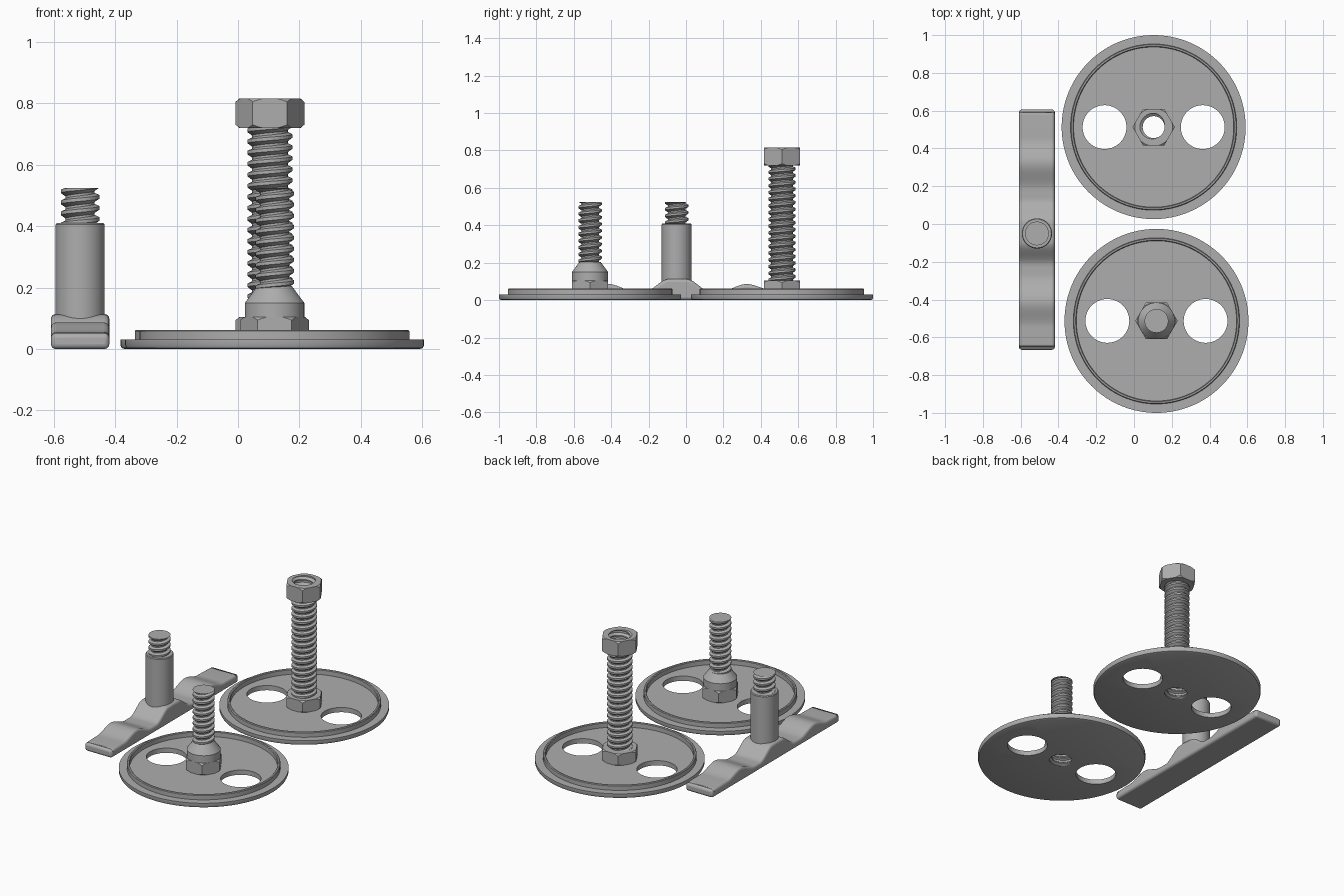
import bpy, bmesh, math
from mathutils import Vector

if "Cube" in bpy.data.objects:
    bpy.data.objects.remove(bpy.data.objects["Cube"])

GREY = (0.42, 0.42, 0.42, 1)
metal = bpy.data.materials.new("grey metal")
metal.use_nodes = True
metal.diffuse_color = GREY
metal.node_tree.nodes["Principled BSDF"].inputs["Base Color"].default_value = GREY

PITCH = 0.036


def finish(name, bm, loc, helper=False):
    bmesh.ops.remove_doubles(bm, verts=bm.verts, dist=1e-5)
    bmesh.ops.dissolve_degenerate(bm, edges=bm.edges, dist=1e-5)
    bmesh.ops.recalc_face_normals(bm, faces=bm.faces)
    mesh = bpy.data.meshes.new(name)
    bm.to_mesh(mesh)
    bm.free()
    ob = bpy.data.objects.new(name, mesh)
    ob.location = loc
    mesh.materials.append(metal)
    bpy.context.collection.objects.link(ob)
    if helper:
        ob.hide_render = True
        ob.hide_viewport = True
    return ob


def smooth(ob, angle=30):
    bpy.ops.object.select_all(action='DESELECT')
    ob.select_set(True)
    bpy.context.view_layer.objects.active = ob
    bpy.ops.object.shade_smooth_by_angle(angle=math.radians(angle))
    return ob


def grid_skin(columns):
    """Skin neighbouring columns of points with faces."""
    bm = bmesh.new()
    cols = [[bm.verts.new(p) for p in col] for col in columns]
    for a, b in zip(cols, cols[1:]):
        for k in range(len(a) - 1):
            bm.faces.new((a[k], b[k], b[k + 1], a[k + 1]))
    return bm


def ring(r, angle, z):
    return Vector((r * math.cos(angle), r * math.sin(angle), z))


def lathe(name, profile, loc, n=96, helper=False):
    cols = [[ring(r, math.tau * i / n, z) for r, z in profile] for i in range(n + 1)]
    return finish(name, grid_skin(cols), loc, helper)


def thread(name, z0, z1, major, minor, loc, helper=False, n=40):
    """Helical screw body, cut flat at both ends."""
    tooth = [(0, minor), (0.2, minor), (0.5, major), (0.8, major)]
    turns = int((z1 - z0) / PITCH) + 2
    cols = []
    for i in range(n + 1):
        a = math.tau * i / n
        col = [Vector((0, 0, z0))]
        for k in range(-2, turns):
            for f, r in tooth:
                z = z0 + PITCH * (k + f + i / n)
                col.append(ring(r, a, min(max(z, z0), z1)))
        col.append(Vector((0, 0, z1)))
        cols.append(col)
    return finish(name, grid_skin(cols), loc, helper)


def boolean(ob, cutter, operation='DIFFERENCE'):
    mod = ob.modifiers.new(cutter.name, 'BOOLEAN')
    mod.operation = operation
    mod.solver = 'EXACT'
    mod.object = cutter


def hex_nut(name, z0, z1, loc):
    """Hexagon with its corners turned down by a chamfered cylinder."""
    ob = lathe(name, [(0, z0), (0.112, z0), (0.112, z1), (0, z1)], loc, 6)
    c = 0.012
    turned = lathe(name + "_chamfer", [(0, z0), (0.1, z0), (0.114, z0 + c),
                   (0.114, z1 - c), (0.1, z1), (0, z1)], loc, 96, True)
    boolean(ob, turned, 'INTERSECT')
    return ob


def disc(name, loc, bore):
    """Flanged plate with a raised rim, two finger holes and a centre bore."""
    ob = lathe(name, [(0, 0), (0.474, 0), (0.483, 0.004), (0.487, 0.013), (0.487, 0.031),
                      (0.440, 0.031), (0.440, 0.058), (0.436, 0.062), (0.428, 0.062),
                      (0.424, 0.058), (0.424, 0.03), (0, 0.03)], loc, 128)
    for side in (-1, 1):
        hole = lathe(name + "_hole_cutter", [(0, -0.1), (0.116, -0.1), (0.116, 0.1), (0, 0.1)],
                     loc + Vector((side * 0.26, 0, 0)), 64, True)
        boolean(ob, hole)
    boolean(ob, bore)
    return smooth(ob)


# Back disc with the tall threaded sleeve
back = Vector((0.104, 0.513, 0))
bore = thread("sleeve_bore_cutter", -0.05, 0.87, 0.073, 0.058, back, True)
disc("back_disc", back, bore)
sleeve = lathe("sleeve", [(0, 0.09), (0.097, 0.09), (0.097, 0.725), (0, 0.725)], back)
lower_nut = hex_nut("sleeve_lower_nut", 0.03, 0.104, back)
upper_nut = hex_nut("sleeve_upper_nut", 0.72, 0.815, back)
for part in (sleeve, lower_nut, upper_nut):
    boolean(part, bore)
smooth(sleeve)

# Front disc with the screw stud
front = Vector((0.119, -0.513, 0))
socket = thread("socket_cutter", -0.05, 0.14, 0.073, 0.058, front, True)
disc("front_disc", front, socket)
boolean(hex_nut("stud_nut", 0.03, 0.104, front), socket)
collar = lathe("stud_collar", [(0, 0.09), (0.097, 0.09), (0.097, 0.15),
                               (0.056, 0.205), (0, 0.205)], front)
boolean(collar, socket)
smooth(collar)
smooth(thread("stud_thread", 0.195, 0.525, 0.063, 0.047, front))

# Wing handle: wavy bar with a flat underside
KEYS = [(0, 0.114), (0.05, 0.112), (0.175, 0.046), (0.225, 0.046), (0.37, 0.086),
        (0.5, 0.055), (0.7, 0.05)]


def wing_height(d):
    for (d0, h0), (d1, h1) in zip(KEYS, KEYS[1:]):
        if d <= d1:
            t = (d - d0) / (d1 - d0)
            return h0 + (h1 - h0) * t * t * (3 - 2 * t)


post = Vector((-0.514, -0.05, 0))
y0, y1, steps = -0.666, 0.606, 90
bm = bmesh.new()
outline = [bm.verts.new((-0.609, y1, 0)), bm.verts.new((-0.609, y0, 0))]
for i in range(steps + 1):
    y = y0 + (y1 - y0) * i / steps
    outline.append(bm.verts.new((-0.609, y, wing_height(abs(y + 0.045)))))
side_face = bm.faces.new(outline)
ext = bmesh.ops.extrude_face_region(bm, geom=[side_face])
bmesh.ops.translate(bm, vec=(0.19, 0, 0),
                    verts=[v for v in ext["geom"] if isinstance(v, bmesh.types.BMVert)])
wing = finish("wing_bar", bm, (0, 0, 0))
bevel = wing.modifiers.new("rounded_edges", 'BEVEL')
bevel.width = 0.016
bevel.segments = 4
bevel.limit_method = 'ANGLE'
bevel.angle_limit = math.radians(50)
bevel.use_clamp_overlap = False
smooth(wing, 40)

# Wing post and its screw
smooth(lathe("wing_post", [(0, 0.03), (0.08, 0.03), (0.08, 0.405), (0.076, 0.41), (0, 0.41)], post))
smooth(thread("wing_post_thread", 0.4, 0.525, 0.063, 0.047, post))
